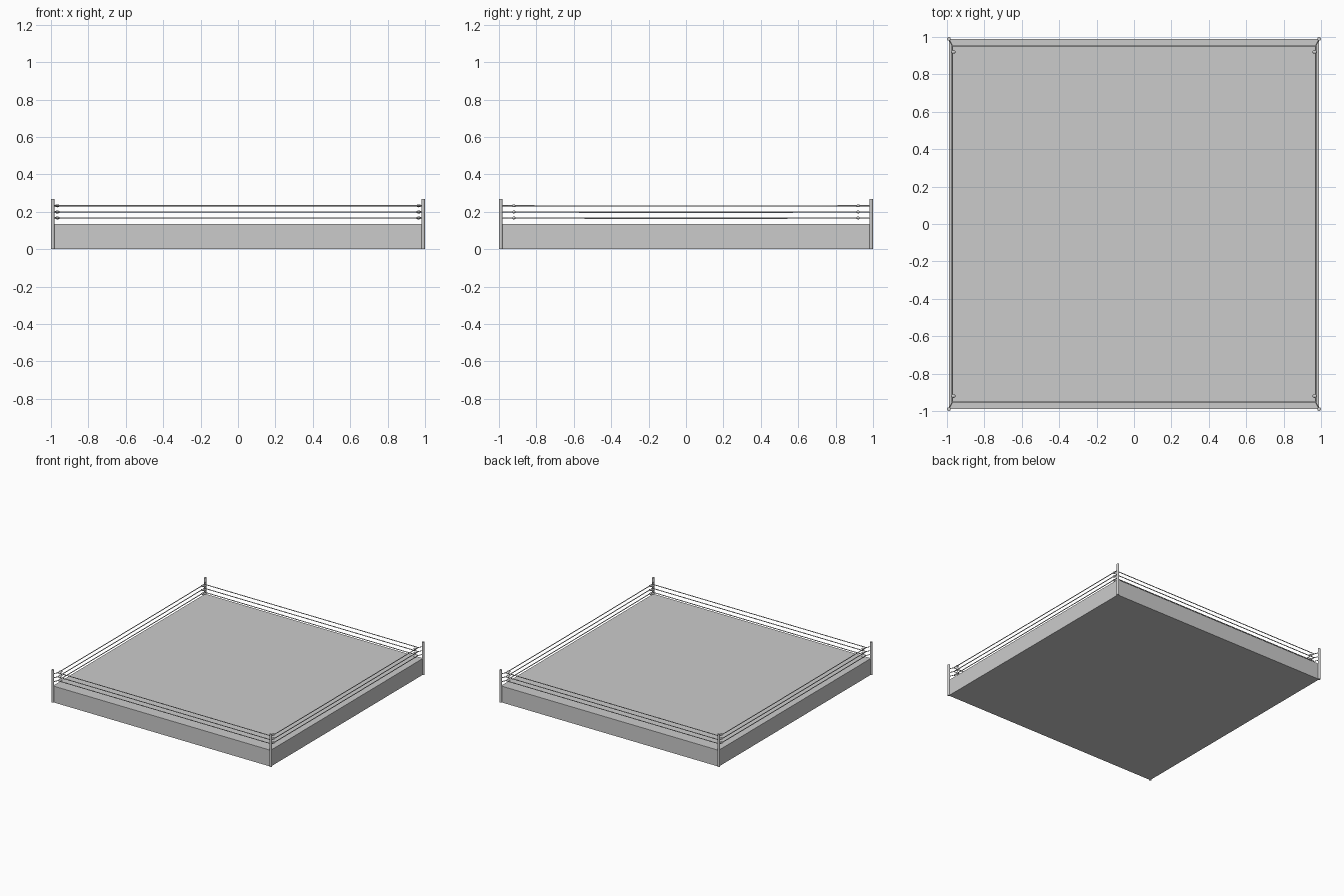
import bpy, math
from mathutils import Vector

if "Cube" in bpy.data.objects:
    bpy.data.objects.remove(bpy.data.objects["Cube"])

H, TOP = 0.99, 0.134          # platform half width and height
CX, CY = 0.972, 0.952         # rope corner position
LEVELS = (0.167, 0.199, 0.232)


def smooth(ob):
    bpy.ops.object.select_all(action='DESELECT')
    ob.select_set(True)
    bpy.context.view_layer.objects.active = ob
    bpy.ops.object.shade_smooth_by_angle()


def cylinder(name, r, z0, z1, x, y, sides=16):
    bpy.ops.mesh.primitive_cylinder_add(vertices=sides, radius=r, depth=z1 - z0,
                                        location=(x, y, (z0 + z1) / 2))
    ob = bpy.context.object
    ob.name = name
    smooth(ob)


def tube(name, pts, r):
    cu = bpy.data.curves.new(name, 'CURVE')
    cu.dimensions = '3D'
    cu.bevel_depth = r
    cu.bevel_resolution = 2
    cu.use_fill_caps = True
    sp = cu.splines.new('POLY')
    sp.points.add(len(pts) - 1)
    for p, co in zip(sp.points, pts):
        p.co = (*co, 1)
    ob = bpy.data.objects.new(name, cu)
    bpy.context.collection.objects.link(ob)


def rope(name, a, b, sag=0.002):
    a, b = Vector(a), Vector(b)
    n = 8
    pts = [a.lerp(b, i / n) - Vector((0, 0, sag * math.sin(math.pi * i / n)))
           for i in range(n + 1)]
    tube(name, pts, 0.0032)


# Platform
bpy.ops.mesh.primitive_cube_add(size=1, location=(0, 0, TOP / 2))
platform = bpy.context.object
platform.name = "platform"
platform.scale = (2 * H, 2 * H, TOP)

# Corner posts, with links and end fittings at each rope level
for sx in (-1, 1):
    for sy in (-1, 1):
        cylinder("corner_post", 0.01, 0, 0.267, sx * 0.99, sy * 0.99)
        for z in LEVELS:
            tube("rope_link", [(sx * 0.99, sy * 0.99, z), (sx * CX, sy * CY, z)], 0.003)
            bpy.ops.mesh.primitive_uv_sphere_add(segments=12, ring_count=8, radius=0.008,
                                                 location=(sx * 0.966, sy * 0.92, z))
            knob = bpy.context.object
            knob.name = "rope_fitting"
            knob.scale = (1.6, 1.2, 1)
            smooth(knob)

# Ropes on the four sides
for z in LEVELS:
    for s in (-1, 1):
        rope("side_rope", (s * CX, -CY, z), (s * CX, CY, z))
        rope("end_rope", (-CX, s * CY, z), (CX, s * CY, z), 0)
